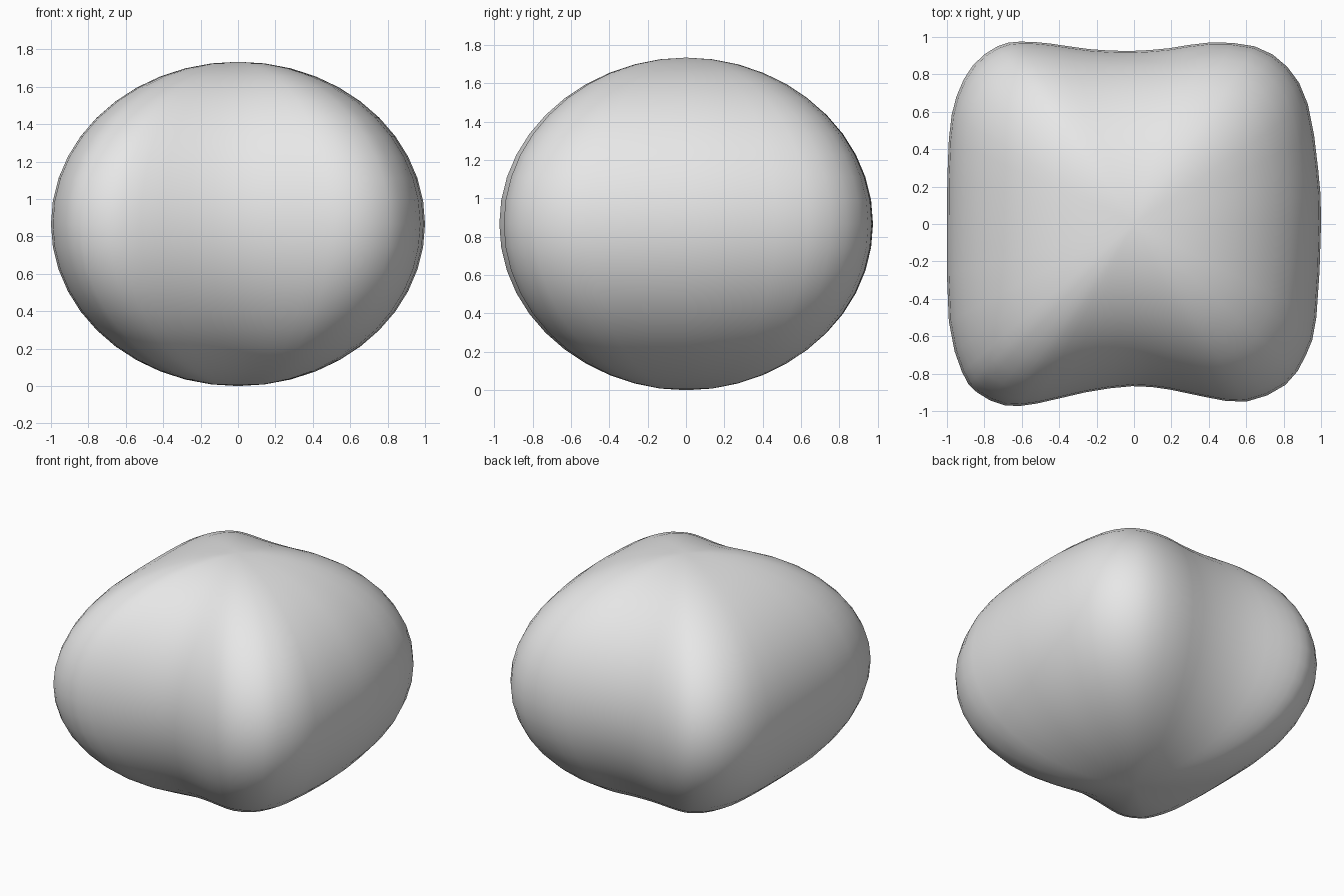
import bpy
import bmesh
import math
from mathutils import Vector

if "Cube" in bpy.data.objects:
    bpy.data.objects.remove(bpy.data.objects["Cube"], do_unlink=True)

HALF_HEIGHT = 0.867
RINGS = 22
STEPS = 2

# Widest horizontal outline: a soft square, dented at front and back
OUTLINE = [Vector(p) for p in (
    (1, 0), (.985, .29), (.93, .64), (.82, .84), (.645, .95), (.4, .97),
    (.19, .94), (-.02, .925), (-.24, .935), (-.45, .965), (-.61, .975),
    (-.73, .95), (-.86, .85), (-.95, .68), (-.99, .45), (-1, 0),
    (-.99, -.52), (-.92, -.79), (-.84, -.9), (-.69, -.97), (-.52, -.96),
    (-.26, -.9), (-.01, -.867), (.19, -.885), (.38, -.925), (.6, -.95),
    (.81, -.86), (.92, -.7), (.975, -.5))]


def smooth_loop(points, steps):
    """Closed curve through the points, with tangents from the neighbours."""
    loop = []
    n = len(points)
    for i in range(n):
        a, b, c, d = (points[(i + k) % n] for k in (-1, 0, 1, 2))
        for s in range(steps):
            t = s / steps
            loop.append(b + (c - a) * t / 2
                        + (a - b * 2.5 + c * 2 - d / 2) * t ** 2
                        + (b * 1.5 - a / 2 - c * 1.5 + d / 2) * t ** 3)
    return loop


def build_boulder():
    bm = bmesh.new()
    loop = smooth_loop(OUTLINE, STEPS)
    rings = []
    for r in range(1, RINGS):
        lat = math.pi * (r / RINGS - 0.5)
        z = HALF_HEIGHT * (1 + math.sin(lat))
        # The outline grows slightly rounder towards top and bottom
        rounding = 0.2 * math.sin(lat) ** 4
        ring = []
        for p in loop:
            q = p.lerp(p.normalized(), rounding) * math.cos(lat)
            ring.append(bm.verts.new((q.x, q.y, z)))
        rings.append(ring)

    n = len(loop)
    for low, high in zip(rings, rings[1:]):
        for i in range(n):
            j = (i + 1) % n
            bm.faces.new((low[i], low[j], high[j], high[i]))
    bottom = bm.verts.new((0, 0, 0))
    top = bm.verts.new((0, 0, 2 * HALF_HEIGHT))
    for i in range(n):
        j = (i + 1) % n
        bm.faces.new((bottom, rings[0][j], rings[0][i]))
        bm.faces.new((top, rings[-1][i], rings[-1][j]))
    bmesh.ops.recalc_face_normals(bm, faces=bm.faces)
    for face in bm.faces:
        face.smooth = True

    mesh = bpy.data.meshes.new("boulder")
    bm.to_mesh(mesh)
    bm.free()
    boulder = bpy.data.objects.new("boulder", mesh)
    bpy.context.collection.objects.link(boulder)
    return boulder


# Plain stone colour
stone = bpy.data.materials.new("stone_grey")
stone.use_nodes = True
grey = (0.8, 0.8, 0.8, 1)
stone.diffuse_color = grey
for node in stone.node_tree.nodes:
    if node.type == "BSDF_PRINCIPLED":
        node.inputs["Base Color"].default_value = grey

build_boulder().data.materials.append(stone)
